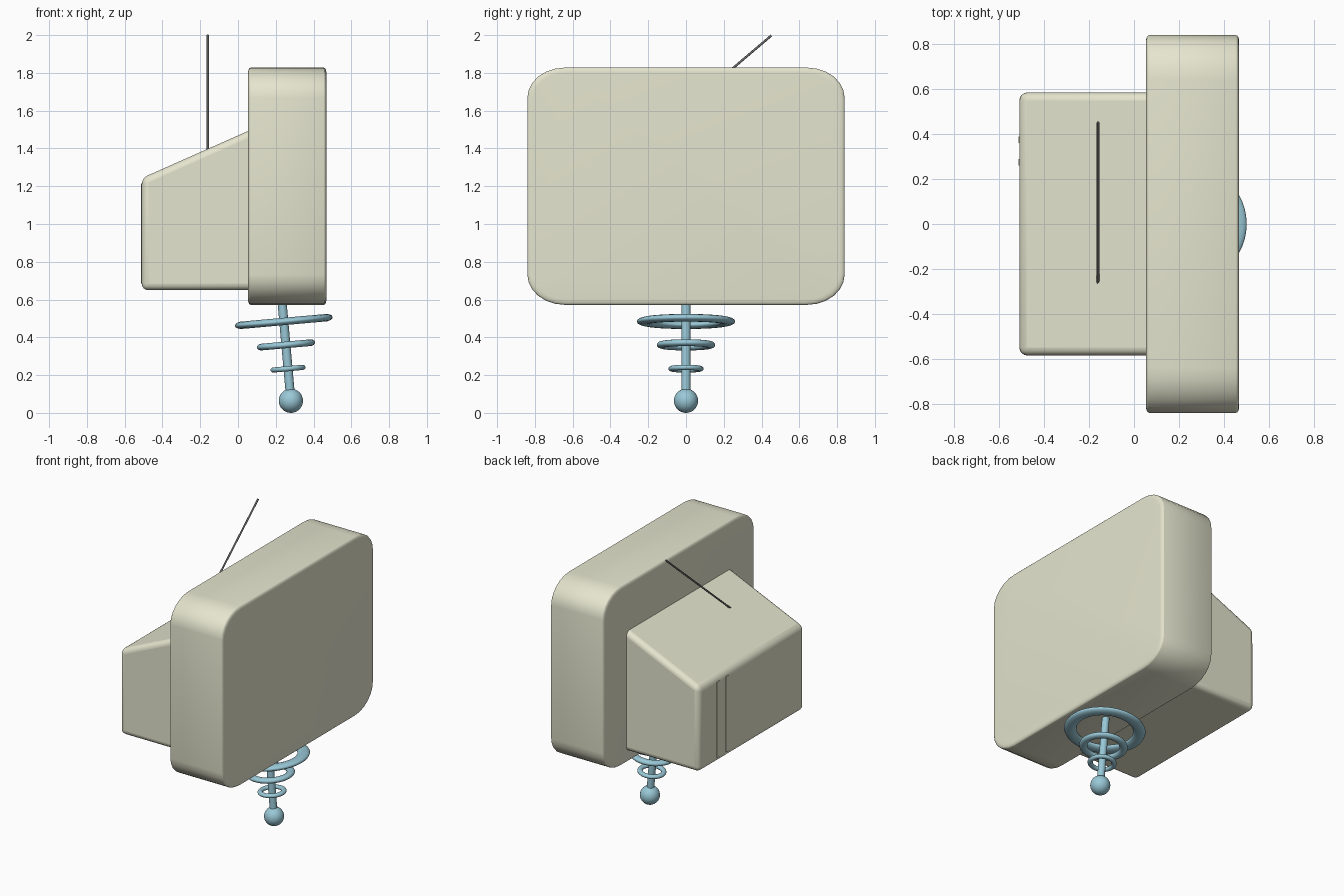
import bpy, bmesh, math
from mathutils import Vector

if "Cube" in bpy.data.objects:
    bpy.data.objects.remove(bpy.data.objects["Cube"])


def material(name, rgb):
    m = bpy.data.materials.new(name)
    m.diffuse_color = (*rgb, 1)
    m.use_nodes = True
    m.node_tree.nodes["Principled BSDF"].inputs["Base Color"].default_value = m.diffuse_color
    return m


cream = material("cream_plastic", (0.78, 0.78, 0.62))
blue = material("blue_metal", (0.32, 0.58, 0.68))
dark = material("dark_metal", (0.15, 0.15, 0.15))


def loft(name, sections, mat):
    """Skin equal-length closed sections and cap both ends."""
    bm = bmesh.new()
    loops = [[bm.verts.new(p) for p in s] for s in sections]
    n = len(loops[0])
    for a, b in zip(loops, loops[1:]):
        for i in range(n):
            j = (i + 1) % n
            bm.faces.new((a[i], a[j], b[j], b[i]))
    bm.faces.new(loops[0])
    bm.faces.new(loops[-1])
    bmesh.ops.recalc_face_normals(bm, faces=bm.faces)
    me = bpy.data.meshes.new(name)
    bm.to_mesh(me)
    bm.free()
    ob = bpy.data.objects.new(name, me)
    bpy.context.collection.objects.link(ob)
    me.materials.append(mat)
    return ob


def smooth(ob, angle=35):
    bpy.ops.object.select_all(action='DESELECT')
    bpy.context.view_layer.objects.active = ob
    ob.select_set(True)
    bpy.ops.object.shade_smooth_by_angle(angle=math.radians(angle))


def finish(name, mat):
    ob = bpy.context.object
    ob.name = name
    ob.data.materials.append(mat)
    smooth(ob)
    return ob


def rod(name, a, b, r, mat, sides=20):
    a, b = Vector(a), Vector(b)
    d = b - a
    bpy.ops.mesh.primitive_cylinder_add(
        vertices=sides, radius=r, depth=d.length, location=(a + b) / 2,
        rotation=d.to_track_quat('Z', 'Y').to_euler())
    return finish(name, mat)


# Screen housing: rounded rectangle lofted along x with soft rims
def rounded_section(x, inset, steps=6):
    hy, hz, ry, rz = 0.84 - inset, 0.628 - inset, 0.2 - inset / 2, 0.16 - inset / 2
    pts = []
    for q, (sy, sz) in enumerate([(1, 1), (-1, 1), (-1, -1), (1, -1)]):
        for i in range(steps + 1):
            t = math.pi / 2 * (q + i / steps)
            pts.append((x, sy * (hy - ry) + ry * math.cos(t),
                        1.2 + sz * (hz - rz) + rz * math.sin(t)))
    return pts


rim = [(0.014 * (1 - math.sin(t)), 0.028 * (1 - math.cos(t)))
       for t in (math.pi / 2 * k / 4 for k in range(4, -1, -1))]
sections = [rounded_section(0.053 + d, i) for d, i in rim]
sections += [rounded_section(0.468 - d, i) for d, i in reversed(rim)]
smooth(loft("screen_housing", sections, cream), 40)

# Rear housing with sloping top
side = [(-0.51, 0.65), (0.1, 0.65), (0.1, 1.513), (-0.51, 1.243)]
rear = loft("rear_housing", [[(x, y, z) for x, z in side] for y in (-0.585, 0.585)], cream)
bev = rear.modifiers.new("soft_edges", 'BEVEL')
bev.width = 0.035
bev.segments = 4
smooth(rear, 30)

# Two vertical vent strips on the back
for i, y in enumerate((0.375, 0.275)):
    bpy.ops.mesh.primitive_cube_add(size=1, location=(-0.507, y, 0.95))
    bpy.context.object.scale = (0.014, 0.028, 0.53)
    finish(f"vent_strip_{i + 1}", cream)

# Leaning antenna
rod("antenna", (-0.16, -0.27, 1.385), (-0.16, 0.452, 1.998), 0.006, dark, 12)

# Tilted stem, ball foot and flattened rings
top, foot = Vector((0.232, 0, 0.6)), Vector((0.28, 0, 0.064))
rod("stem", top, foot, 0.024, blue)
bpy.ops.mesh.primitive_uv_sphere_add(segments=32, ring_count=16, radius=0.064, location=foot)
finish("ball_foot", blue)
tilt = math.atan2(foot.x - top.x, top.z - foot.z)
for i, (z, outer, tube, half) in enumerate([(0.484, 0.26, 0.04, 0.02),
                                            (0.36, 0.155, 0.026, 0.018),
                                            (0.234, 0.093, 0.017, 0.014)]):
    c = top.lerp(foot, (top.z - z) / (top.z - foot.z))
    bpy.ops.mesh.primitive_torus_add(
        major_radius=outer - tube, minor_radius=tube, major_segments=48,
        minor_segments=14, location=c, rotation=(0, -tilt, 0))
    bpy.context.object.scale.z = half / tube
    finish(f"stem_ring_{i + 1}", blue)
